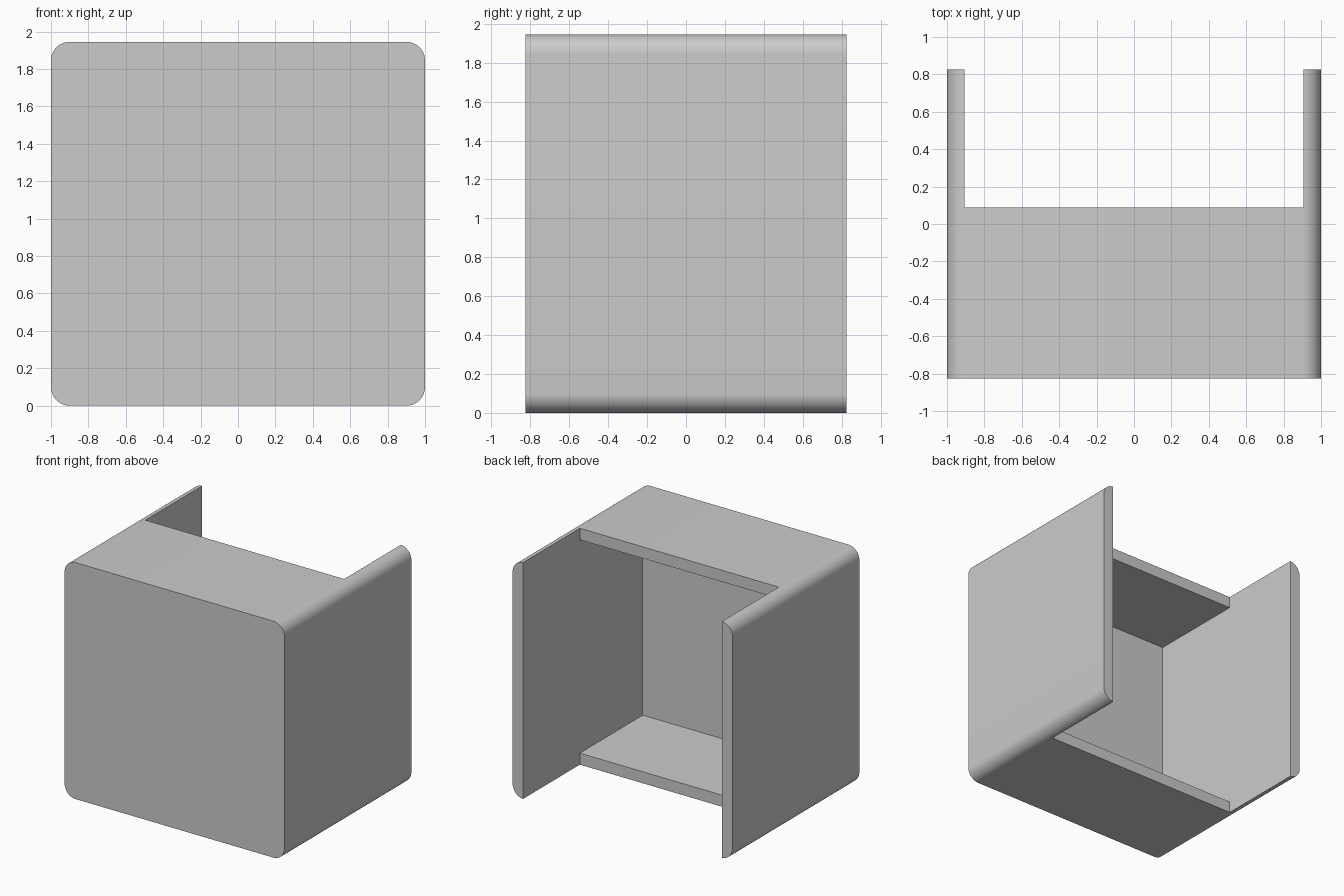
import bpy, bmesh, math

if "Cube" in bpy.data.objects:
    bpy.data.objects.remove(bpy.data.objects["Cube"])

W, D, H = 1.0, 0.825, 1.945      # half width, half depth, height
T, R = 0.095, 0.1                # wall thickness, corner radius
SHELF_Y = 0.087                  # back edge of top and bottom panels


def add_object(name, bm):
    bmesh.ops.recalc_face_normals(bm, faces=bm.faces)
    mesh = bpy.data.meshes.new(name)
    bm.to_mesh(mesh)
    bm.free()
    obj = bpy.data.objects.new(name, mesh)
    bpy.context.collection.objects.link(obj)
    return obj


def rounded_block(name, steps=12):
    bm = bmesh.new()
    verts = []
    corners = [(W - R, H - R), (R - W, H - R), (R - W, R), (W - R, R)]
    for i, (cx, cz) in enumerate(corners):
        for s in range(steps + 1):
            a = math.pi / 2 * (i + s / steps)
            verts.append(bm.verts.new((cx + R * math.cos(a), -D, cz + R * math.sin(a))))
    face = bm.faces.new(verts)
    new = bmesh.ops.extrude_face_region(bm, geom=[face], use_keep_orig=True)["geom"]
    bmesh.ops.translate(bm, vec=(0, 2 * D, 0),
                        verts=[g for g in new if isinstance(g, bmesh.types.BMVert)])
    return add_object(name, bm)


def cut_box(target, y0, y1, z0, z1):
    bm = bmesh.new()
    bmesh.ops.create_cube(bm, size=1)
    for v in bm.verts:
        v.co = (v.co.x * 2 * (W - T), y0 if v.co.y < 0 else y1, z0 if v.co.z < 0 else z1)
    cutter = add_object("cutter", bm)
    cutter.hide_render = True
    mod = target.modifiers.new("cut", 'BOOLEAN')
    mod.operation, mod.solver, mod.object = 'DIFFERENCE', 'EXACT', cutter
    bpy.ops.object.modifier_apply(modifier=mod.name)
    bpy.data.objects.remove(cutter)


# Rounded outer housing
shell = rounded_block("housing_shell")
bpy.context.view_layer.objects.active = shell
shell.select_set(True)

# Open back between the side walls, then the inner cavity
cut_box(shell, SHELF_Y, D + 0.2, -0.2, H + 0.2)
cut_box(shell, T - D, SHELF_Y + 0.2, T, H - T)

bpy.ops.object.shade_smooth_by_angle(angle=math.radians(30))
